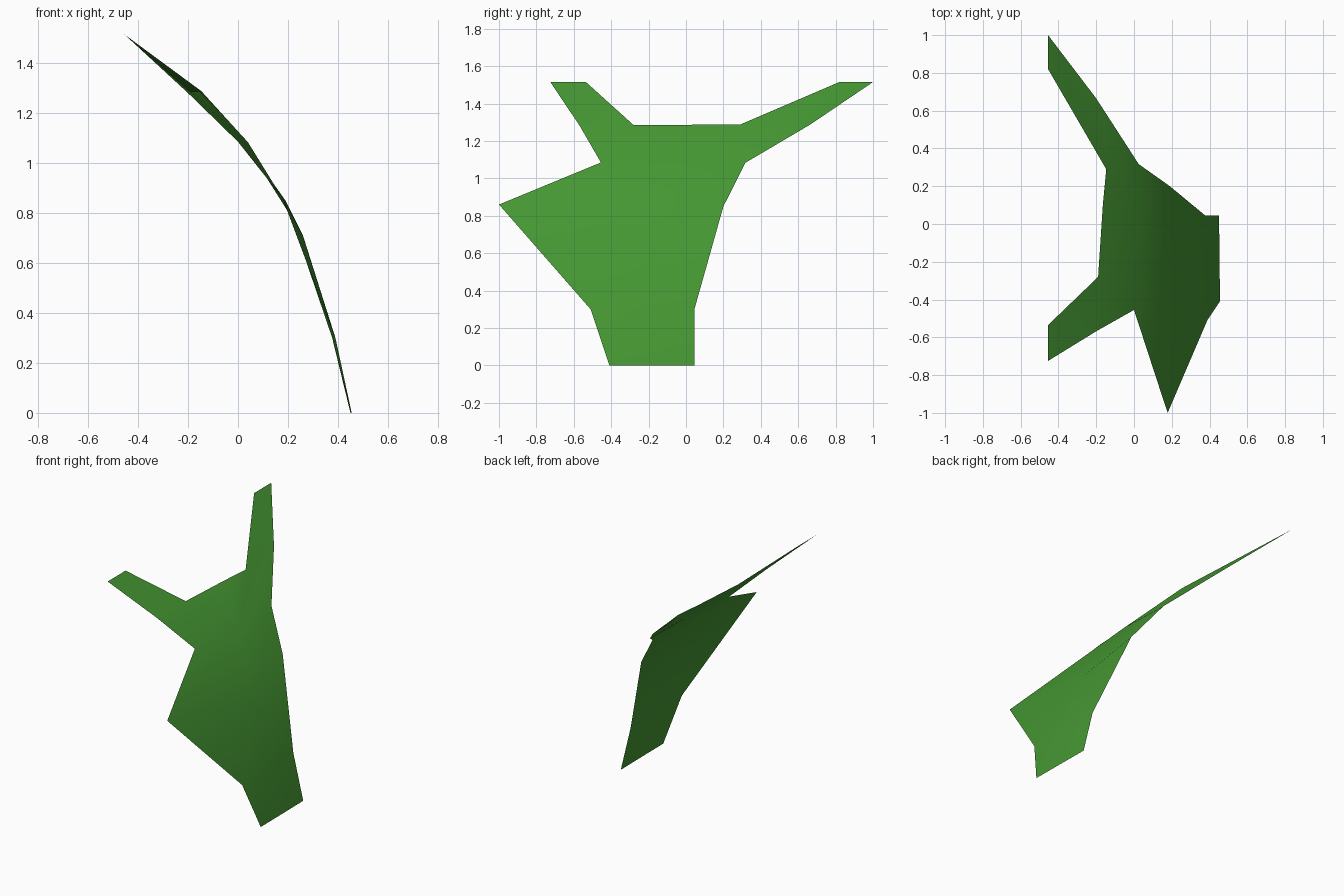
import bpy

# One curved leaf sheet, described as rows of points from base to tips, left to right
rows = [
    [(0.455, -0.41, 0), (0.453, -0.18, 0), (0.45, 0.045, 0)],
    [(0.388, -0.51, 0.30), (0.39, -0.22, 0.30), (0.377, 0.045, 0.30)],
    [(0.178, -1.0, 0.86), (0.26, -0.2, 0.71), (0.19, 0.2, 0.85)],
    [(0.0, -0.455, 1.085), (0.04, -0.05, 1.083), (0.025, 0.317, 1.083)],
    [(-0.20, -0.568, 1.28), (-0.19, -0.28, 1.285), (-0.165, 0.1, 1.287),
     (-0.147, 0.29, 1.288), (-0.20, 0.665, 1.288)],
    [(-0.455, -0.725, 1.515), (-0.455, -0.535, 1.515),
     (-0.455, 0.82, 1.515), (-0.455, 1.0, 1.515)],
]
verts, start = [], []
for row in rows:
    start.append(len(verts))
    verts += row


def v(row, col):
    return start[row] + col


# Blade: two columns of quads up to the shoulders
faces = []
for r in range(3):
    for c in range(2):
        faces.append((v(r, c), v(r, c + 1), v(r + 1, c + 1), v(r + 1, c)))

# Shoulders: joined to the wider row above
faces += [
    (v(3, 0), v(3, 1), v(4, 1), v(4, 0)),
    (v(3, 1), v(4, 2), v(4, 1)),
    (v(3, 1), v(4, 3), v(4, 2)),
    (v(3, 1), v(3, 2), v(4, 4), v(4, 3)),
]
# Two pointed lobes
faces += [
    (v(4, 0), v(4, 1), v(5, 1), v(5, 0)),
    (v(4, 3), v(4, 4), v(5, 3), v(5, 2)),
]

mesh = bpy.data.meshes.new("leaf")
mesh.from_pydata(verts, [], faces)
mesh.update()
leaf = bpy.data.objects.new("leaf", mesh)
bpy.context.collection.objects.link(leaf)

green = bpy.data.materials.new("leaf green")
green.diffuse_color = (0.06, 0.31, 0.033, 1)
mesh.materials.append(green)

# Smooth shading across the gentle bends
for p in mesh.polygons:
    p.use_smooth = True
